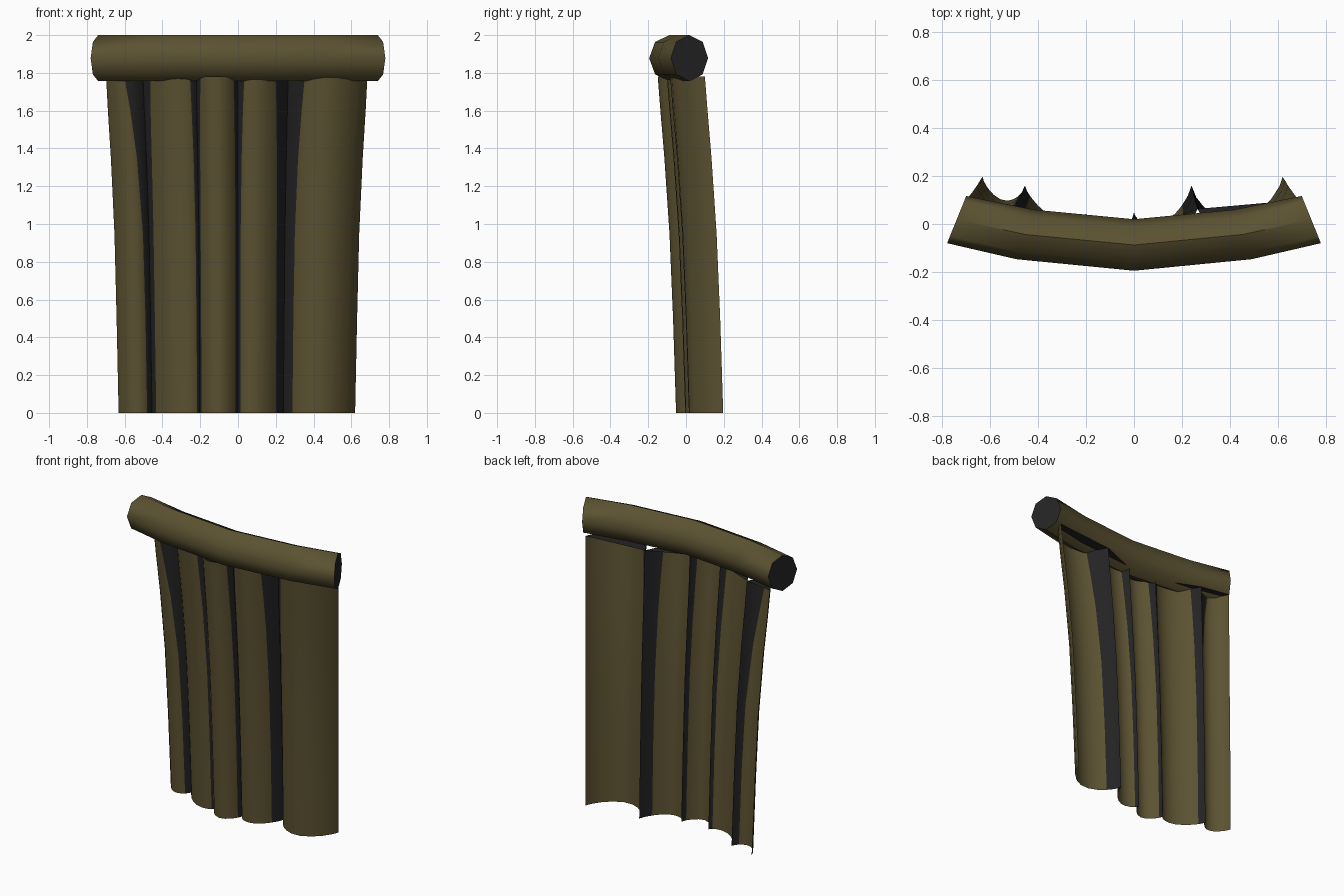
import bpy, bmesh, math
from mathutils import Vector

if "Cube" in bpy.data.objects:
    bpy.data.objects.remove(bpy.data.objects["Cube"])


def material(name, rgb):
    m = bpy.data.materials.new(name)
    m.diffuse_color = (*rgb, 1)
    m.use_nodes = True
    m.node_tree.nodes["Principled BSDF"].inputs["Base Color"].default_value = m.diffuse_color
    return m


WOOD = material("olive_wood", (0.105, 0.084, 0.031))
DARK = material("dark_hollow", (0.017, 0.017, 0.018))


def finish(bm, name, angle):
    me = bpy.data.meshes.new(name)
    bm.to_mesh(me)
    bm.free()
    ob = bpy.data.objects.new(name, me)
    bpy.context.collection.objects.link(ob)
    me.materials.append(WOOD)
    me.materials.append(DARK)
    bpy.ops.object.select_all(action='DESELECT')
    ob.select_set(True)
    bpy.context.view_layer.objects.active = ob
    bpy.ops.object.shade_smooth_by_angle(angle=math.radians(angle))
    return ob


# (z, widening, forward lean) of the wall
LEVELS = [(0, 1, 0), (0.5, 1.017, -0.016), (0.95, 1.035, -0.035),
          (1.35, 1.065, -0.062), (1.6, 1.09, -0.083), (1.78, 1.105, -0.097)]
# Seams between logs: x, y at the ground
SEAMS = [(-0.632, 0.197), (-0.455, 0.16), (-0.2, 0.045),
         (0, 0.05), (0.24, 0.16), (0.62, 0.197)]
DEPTH = [0.08, 0.08, 0.1, 0.1, 0.165]
# Dark strip widths beside each seam: left low/top, right low/top
STRIPS = [(0, 0, 0, 0), (0.026, 0.09, 0.022, 0.035), (0.016, 0.03, 0.008, 0.02),
          (0.012, 0.02, 0.012, 0.03), (0.04, 0.06, 0.048, 0.08), (0, 0, 0, 0)]


# Upright half-round log shells, open at the back
def log(i):
    (xa, ya), (xb, yb) = SEAMS[i], SEAMS[i + 1]
    bm = bmesh.new()
    rows = []
    for z, sx, dy in LEVELS:
        k = (z / 1.78) ** 4
        l0, l1 = STRIPS[i][2:]
        r0, r1 = STRIPS[i + 1][:2]
        w = xb - xa
        tl = (l0 + (l1 - l0) * k) / w
        tr = 1 - (r0 + (r1 - r0) * k) / w
        ts = []
        if tl > 0:
            ts += [0, tl * 0.4]
        n = 8
        for j in range(n + 1):
            s = 0.5 - 0.5 * math.cos(math.pi * j / n)
            ts.append(tl + (tr - tl) * s)
        if tr < 1:
            ts += [1 - (1 - tr) * 0.4, 1]
        row = []
        for t in ts:
            y = ya + (yb - ya) * t - DEPTH[i] * max(0, math.sin(math.pi * t)) ** 0.65
            row.append(bm.verts.new(((xa + w * t) * sx, y + dy, z)))
        rows.append(row)
    cols = len(rows[0]) - 1
    left = 2 if STRIPS[i][2] > 0 else 0
    right = 2 if STRIPS[i + 1][0] > 0 else 0
    for a, b in zip(rows, rows[1:]):
        for c in range(cols):
            f = bm.faces.new((a[c], a[c + 1], b[c + 1], b[c]))
            f.material_index = int(c < left or c >= cols - right)
    # dark lid across the hollow top
    bm.faces.new(rows[-1]).material_index = 1
    finish(bm, f"wall_log_{i + 1}", 50)


for i in range(5):
    log(i)

# Bowed octagonal top rail: front and back outline of the right half
FRONT = [(0, -0.195), (0.49, -0.147), (0.78, -0.08)]
BACK = [(0, 0.02), (0.42, 0.06), (0.70, 0.117)]
half = list(zip(FRONT, BACK))
stations = [((-f[0], f[1]), (-b[0], b[1])) for f, b in half[:0:-1]] + half

bm = bmesh.new()
rings = []
for f, b in stations:
    f, b = Vector((*f, 1.878)), Vector((*b, 1.878))
    mid, arm = (f + b) / 2, (f - b) / 2
    rings.append([bm.verts.new(mid + arm * math.cos(a) + Vector((0, 0, 0.122 * math.sin(a))))
                  for a in (math.tau * k / 8 for k in range(8))])
for a, b in zip(rings, rings[1:]):
    for k in range(8):
        n = (k + 1) % 8
        bm.faces.new((a[k], a[n], b[n], b[k]))
# end faces with a dark core
for ring in (rings[0], rings[-1]):
    cap = bm.faces.new(ring)
    bmesh.ops.inset_region(bm, faces=[cap], thickness=0.046)
    cap.material_index = 1
bmesh.ops.recalc_face_normals(bm, faces=bm.faces)
finish(bm, "top_rail", 50)
